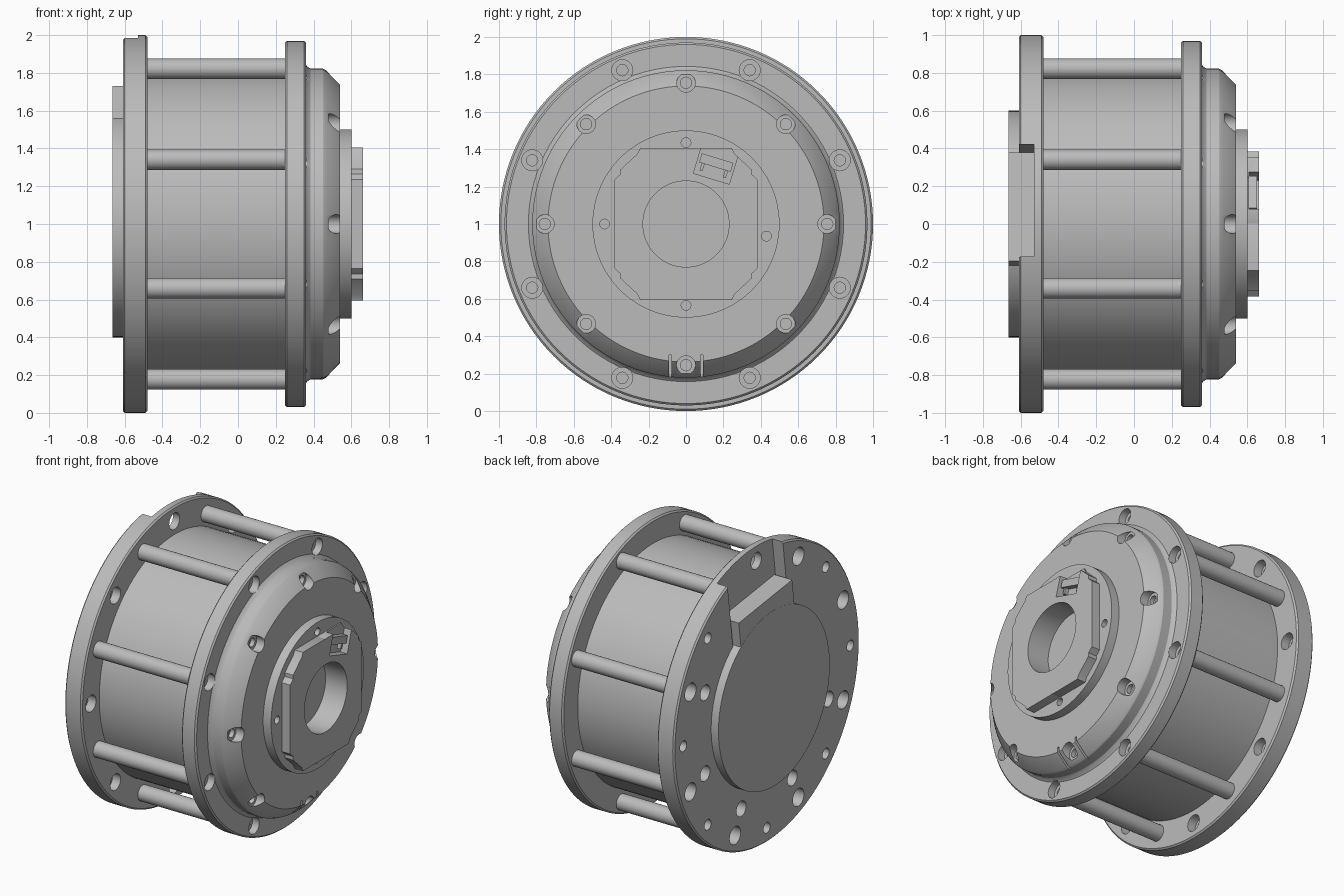
import bpy, bmesh, math
from mathutils import Matrix, Vector

cube = bpy.data.objects.get("Cube")
if cube:
    bpy.data.objects.remove(cube, do_unlink=True)

grey = bpy.data.materials.new("machined grey")
grey.use_nodes = True
colour = (0.5, 0.5, 0.5, 1)
grey.diffuse_color = colour
grey.node_tree.nodes["Principled BSDF"].inputs["Base Color"].default_value = colour

CENTRE_Z = 1.0
STEP = math.radians(45)


def finish(name, bm):
    bmesh.ops.recalc_face_normals(bm, faces=bm.faces)
    mesh = bpy.data.meshes.new(name)
    bm.to_mesh(mesh)
    bm.free()
    mesh.materials.append(grey)
    obj = bpy.data.objects.new(name, mesh)
    bpy.context.collection.objects.link(obj)
    return obj


def add_lathe(bm, profile, y=0, z=0, sides=96):
    """Revolve (x, radius) points about a line parallel to x."""
    rings = []
    for x, r in profile:
        ring = []
        for i in range(sides):
            a = math.tau * i / sides
            ring.append(bm.verts.new((x, y + r * math.cos(a), CENTRE_Z + z + r * math.sin(a))))
        rings.append(ring)
    for a, b in zip(rings, rings[1:]):
        for i in range(sides):
            j = (i + 1) % sides
            bm.faces.new((a[i], a[j], b[j], b[i]))
    bm.faces.new(rings[0])
    bm.faces.new(rings[-1])


def lathe(name, profile, places=((0, 0),), sides=96):
    bm = bmesh.new()
    for y, z in places:
        add_lathe(bm, profile, y, z, sides)
    return finish(name, bm)


def box(name, x, u, v, tilt=0, pivot=(0, 0)):
    """Box from x, u, v ranges, tilted clockwise in the y-z plane about a pivot."""
    bm = bmesh.new()
    bmesh.ops.create_cube(bm, size=1)
    size = [b - a for a, b in (x, u, v)]
    mid = [(a + b) / 2 for a, b in (x, u, v)]
    place = Matrix.Translation((0, pivot[0], CENTRE_Z + pivot[1]))
    turn = Matrix.Rotation(math.radians(-tilt), 4, "X")
    bm.transform(place @ turn @ Matrix.Translation(mid) @ Matrix.Diagonal(Vector(size + [1])))
    return finish(name, bm)


def circle(radius, angles):
    return [(radius * math.cos(a), radius * math.sin(a)) for a in angles]


def cut(obj, cutter):
    mod = obj.modifiers.new("cut", "BOOLEAN")
    mod.operation = "DIFFERENCE"
    mod.solver = "EXACT"
    mod.object = cutter
    bpy.context.view_layer.objects.active = obj
    bpy.ops.object.modifier_apply(modifier=mod.name)
    bpy.data.objects.remove(cutter, do_unlink=True)


def smooth(obj):
    bpy.ops.object.select_all(action="DESELECT")
    obj.select_set(True)
    bpy.context.view_layer.objects.active = obj
    bpy.ops.object.shade_smooth_by_angle(angle=math.radians(25))


straight = [STEP * i for i in range(8)]
between = [STEP * (i + 0.5) for i in range(8)]
rod_places = circle(0.89, between)

# Drum and tie rods
parts = [lathe("drum", [(-0.49, 0.81), (0.26, 0.81)]),
         lathe("tie_rods", [(-0.5, 0.054), (0.26, 0.054)], rod_places, 32)]

# Rear flange with stepped bolt holes and a slot for the terminal block
rear = lathe("rear_flange", [(-0.61, 0.99), (-0.6, 1.0), (-0.49, 1.0), (-0.48, 0.99)], sides=128)
cut(rear, lathe("cutter", [(-0.7, 0.036), (-0.54, 0.036), (-0.54, 0.056), (-0.4, 0.056)],
                circle(0.9, straight), 24))
cut(rear, lathe("cutter", [(-0.7, 0.06), (-0.53, 0.06), (-0.53, 0.03), (-0.5, 0.03)],
                rod_places, 24))
cut(rear, lathe("cutter", [(-0.7, 0.052), (-0.52, 0.052)],
                circle(0.72, [between[i] for i in (0, 4, 5, 6, 7)]), 24))
cut(rear, box("cutter", (-0.8, -0.53), (-0.3, 0.3), (0.5, 1.2), 7.5))
parts.append(rear)

# Rear cover and terminal block
parts.append(lathe("rear_cover", [(-0.665, 0.6), (-0.6, 0.6)]))
parts.append(box("terminal_block", (-0.664, -0.52), (-0.29, 0.29), (0.3, 0.7), 7.5))

# Front flange with counterbored bolts
front = lathe("front_flange", [(0.25, 0.96), (0.26, 0.97), (0.35, 0.97), (0.36, 0.96)], sides=128)
cut(front, lathe("cutter", [(0.27, 0.03), (0.31, 0.03), (0.31, 0.056), (0.5, 0.056)],
                 rod_places, 24))
parts.append(front)

# End cap with chamfer, hub disc and blind bore
cap = lathe("end_cap", [(0.355, 0.85), (0.365, 0.835), (0.385, 0.822), (0.45, 0.822),
                        (0.465, 0.815), (0.54, 0.738), (0.54, 0.5), (0.6, 0.5),
                        (0.6, 0.23), (0.5, 0.23)])
cut(cap, lathe("cutter", [(0.45, 0.03), (0.48, 0.03), (0.48, 0.05), (0.7, 0.05)],
               circle(0.755, straight), 24))
cut(cap, lathe("cutter", [(0.35, 0.056), (0.5, 0.056)], rod_places, 24))
for side in (-1, 1):
    cut(cap, box("cutter", (0.44, 0.6), (side * 0.085 - 0.007, side * 0.085 + 0.007),
                 (-0.83, -0.7)))
hub_screws = [(0, 0.435), (0, -0.435), (-0.435, 0), (0.43, -0.065)]
cut(cap, lathe("cutter", [(0.56, 0.026), (0.7, 0.026)], hub_screws, 20))
parts.append(cap)

# Octagonal sensor housing with stepped corners
quarter = [(0.385, 0.235), (0.352, 0.265), (0.352, 0.29), (0.26, 0.375), (0.245, 0.405)]
outline = quarter + [(-y, z) for y, z in reversed(quarter)]
outline += [(-y, -z) for y, z in outline]
bm = bmesh.new()
base = bm.faces.new([bm.verts.new((0.595, y, CENTRE_Z + z)) for y, z in outline])
top = bmesh.ops.extrude_face_region(bm, geom=[base])["geom"]
bmesh.ops.translate(bm, vec=(0.068, 0, 0), verts=[v for v in top if isinstance(v, bmesh.types.BMVert)])
housing = finish("sensor_housing", bm)
cut(housing, lathe("cutter", [(0.5, 0.23), (0.8, 0.23)]))
cut(housing, lathe("cutter", [(0.55, 0.032), (0.8, 0.032)], hub_screws[:2], 24))
cut(housing, box("cutter", (0.61, 0.8), (-0.1, 0.1), (-0.05, 0.18), 17, (0.15, 0.29)))
parts.append(housing)

# Connector in the housing pocket
parts.append(box("connector", (0.6, 0.65), (-0.088, 0.088), (0.015, 0.065), 17, (0.15, 0.29)))
for i, u in enumerate((-0.065, 0.065)):
    parts.append(box(f"connector_pin_{i + 1}", (0.6, 0.635), (u - 0.008, u + 0.008),
                     (-0.025, 0.02), 17, (0.15, 0.29)))

for part in parts:
    smooth(part)
